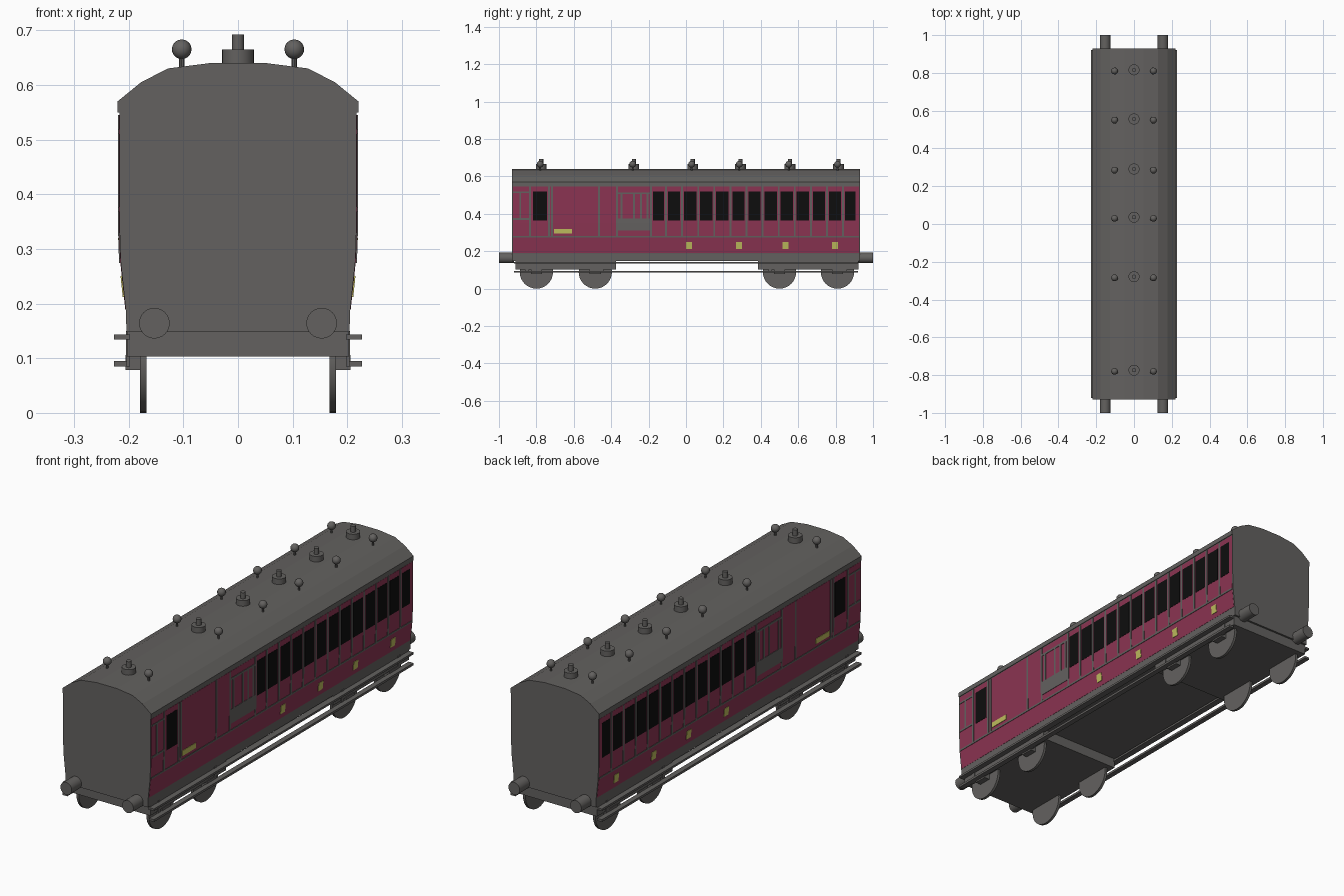
import bpy, bmesh, math
from mathutils import Matrix, Vector

if "Cube" in bpy.data.objects:
    bpy.data.objects.remove(bpy.data.objects["Cube"])


def material(name, rgb):
    m = bpy.data.materials.new(name)
    m.diffuse_color = (*rgb, 1)
    m.use_nodes = True
    m.node_tree.nodes["Principled BSDF"].inputs["Base Color"].default_value = m.diffuse_color
    return m


GREY = material("dark_grey", (0.125, 0.12, 0.115))
CRIMSON = material("crimson", (0.26, 0.034, 0.085))
BLACK = material("window_black", (0.004, 0.004, 0.004))
YELLOW = material("pale_yellow", (0.52, 0.50, 0.11))


def finish(name, bm, mat, smooth=False):
    bmesh.ops.recalc_face_normals(bm, faces=bm.faces)
    me = bpy.data.meshes.new(name)
    bm.to_mesh(me)
    bm.free()
    me.materials.append(mat)
    ob = bpy.data.objects.new(name, me)
    bpy.context.collection.objects.link(ob)
    if smooth:
        bpy.ops.object.select_all(action='DESELECT')
        ob.select_set(True)
        bpy.context.view_layer.objects.active = ob
        bpy.ops.object.shade_smooth_by_angle(angle=math.radians(35))
    return ob


def prism(bm, section, y0, y1):
    """Extrude an (x, z) outline along y."""
    f = bm.faces.new([bm.verts.new((x, y0, z)) for x, z in section])
    g = bmesh.ops.extrude_face_region(bm, geom=[f])
    vs = [v for v in g["geom"] if isinstance(v, bmesh.types.BMVert)]
    bmesh.ops.translate(bm, verts=vs, vec=(0, y1 - y0, 0))


def box(bm, x0, x1, y0, y1, z0, z1):
    prism(bm, [(x0, z0), (x1, z0), (x1, z1), (x0, z1)], y0, y1)


def cylinder(bm, centre, r, depth, axis, segs):
    rot = Vector((0, 0, 1)).rotation_difference(Vector(axis)).to_matrix().to_4x4()
    bmesh.ops.create_cone(bm, cap_ends=True, segments=segs, radius1=r, radius2=r,
                          depth=depth, matrix=Matrix.Translation(centre) @ rot)


# Side wall outline: (z, x), tapering in towards the bottom
WALL = [(0.148, 0.204), (0.185, 0.205), (0.28, 0.215), (0.35, 0.217), (0.57, 0.217)]


def wall_x(z):
    for (z0, x0), (z1, x1) in zip(WALL, WALL[1:]):
        if z <= z1:
            return x0 + (x1 - x0) * (z - z0) / (z1 - z0)
    return WALL[-1][1]


def plate(bm, y0, y1, z0, z1, out):
    """Thin plate following both side walls, standing proud by `out`."""
    zs = [z0] + [z for z, _ in WALL if z0 < z < z1] + [z1]
    for s in (-1, 1):
        outer = [(s * (wall_x(z) + out), z) for z in zs]
        inner = [(s * (wall_x(z) - 0.002), z) for z in reversed(zs)]
        prism(bm, outer + inner, y0, y1)


def plates(name, rects, out, mat):
    bm = bmesh.new()
    for r in rects:
        plate(bm, *r, out)
    finish(name, bm, mat)


# Coach body and faceted roof
bm = bmesh.new()
half = [(x, z) for z, x in WALL]
prism(bm, half + [(-x, z) for x, z in reversed(half)], -0.93, 0.93)
finish("coach_body", bm, GREY)
bm = bmesh.new()
half = [(0.217, 0.549), (0.22, 0.549), (0.22, 0.57), (0.177, 0.605), (0.128, 0.63), (0.05, 0.64)]
prism(bm, half + [(-x, z) for x, z in reversed(half)], -0.93, 0.93)
finish("roof", bm, GREY)

# Crimson side panelling
plates("side_panels", [(-0.925, 0.925, 0.19, 0.545)], 0.0008, CRIMSON)

# Windows: guard window, then the passenger row
PITCH, ROW = 0.0861, -0.064
windows = [(-0.818, -0.743, 0.365, 0.52)]
for i in range(-1, 12):
    c = ROW + i * PITCH
    lo, hi = c - 0.033, c + 0.033
    if i == -1:
        lo += 0.006
    if i == 11:
        hi -= 0.01
    windows.append((lo, hi, 0.365, 0.52))
plates("windows", windows, 0.0018, BLACK)

# Grey beading: waist line, bay dividers and the guard / washroom framing
beads = [(-0.925, 0.925, 0.274, 0.282)]
for i in range(-1, 11):
    y = ROW + (i + 0.5) * PITCH
    beads.append((y - 0.005, y + 0.005, 0.282, 0.545))
for y in (-0.835, -0.733, -0.716, -0.465, -0.368, -0.188):
    beads.append((y - 0.005, y + 0.005, 0.282, 0.545))
beads += [(-0.925, -0.84, 0.368, 0.377), (-0.925, -0.84, 0.51, 0.518),
          (-0.891, -0.882, 0.377, 0.51),
          (-0.363, -0.193, 0.31, 0.375), (-0.363, -0.193, 0.505, 0.515)]
for y in (-0.345, -0.278, -0.24, -0.205):
    beads.append((y - 0.005, y + 0.005, 0.375, 0.505))
plates("beading", beads, 0.0028, GREY)

# Yellow door squares and guard plate
marks = [(y - 0.016, y + 0.016, 0.212, 0.25) for y in (0.016, 0.283, 0.531, 0.796)]
plates("door_markings", marks + [(-0.706, -0.61, 0.296, 0.32)], 0.003, YELLOW)

# Bogies: frames, wheels and axle boxes
frames, wheels = bmesh.new(), bmesh.new()
for yc, axles in ((-0.643, (-0.80, -0.485)), (0.653, (0.50, 0.81))):
    box(frames, -0.203, 0.203, yc - 0.268, yc + 0.268, 0.103, 0.155)
    for y in axles:
        for s in (-1, 1):
            cylinder(wheels, (s * 0.1735, y, 0.089), 0.089, 0.012, (1, 0, 0), 32)
            box(frames, *sorted((s * 0.179, s * 0.206)), y - 0.03, y + 0.03, 0.078, 0.106)
finish("bogie_frames", frames, GREY)
finish("wheels", wheels, GREY, True)

# Footboards running along both sides
bm = bmesh.new()
for s in (-1, 1):
    box(bm, *sorted((s * 0.198, s * 0.227)), -0.92, 0.92, 0.134, 0.143)
    box(bm, *sorted((s * 0.203, s * 0.227)), -0.92, 0.92, 0.085, 0.095)
for s in (-1, 1):
    for y in (-0.85, -0.45, 0.45, 0.85):
        box(bm, *sorted((s * 0.198, s * 0.205)), y - 0.01, y + 0.01, 0.085, 0.15)
finish("footboards", bm, GREY)

# Buffers
bm = bmesh.new()
for sx in (-1, 1):
    for sy in (-1, 1):
        cylinder(bm, (sx * 0.153, sy * 0.96, 0.164), 0.028, 0.08, (0, 1, 0), 24)
finish("buffers", bm, GREY, True)

# Roof lamps and ball-topped ventilators
lamps, vents = bmesh.new(), bmesh.new()
for y in (-0.78, -0.285, 0.03, 0.285, 0.55, 0.81):
    cylinder(lamps, (0, y + 0.006, 0.65), 0.029, 0.03, (0, 0, 1), 24)
    cylinder(lamps, (0, y + 0.006, 0.676), 0.011, 0.032, (0, 0, 1), 16)
    for s in (-1, 1):
        cylinder(vents, (s * 0.103, y, 0.64), 0.005, 0.03, (0, 0, 1), 10)
        bmesh.ops.create_uvsphere(vents, u_segments=16, v_segments=10, radius=0.018,
                                  matrix=Matrix.Translation((s * 0.103, y, 0.665)))
finish("roof_lamps", lamps, GREY, True)
finish("roof_ventilators", vents, GREY, True)
